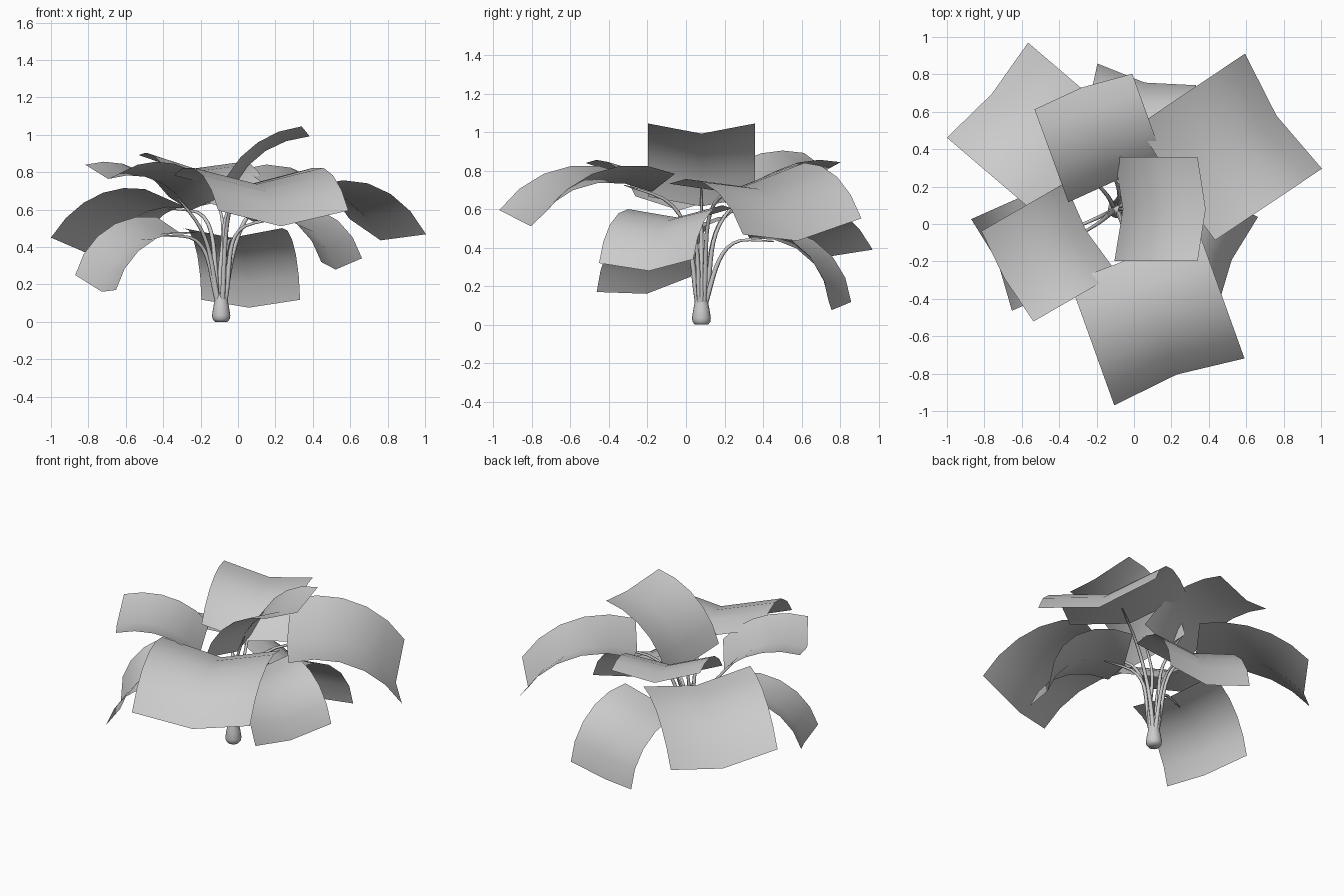
import bpy
import bmesh
from math import sin, cos, radians
from mathutils import Vector

cube = bpy.data.objects.get("Cube")
if cube:
    bpy.data.objects.remove(cube, do_unlink=True)

grey = bpy.data.materials.new("light grey")
grey.use_nodes = True
colour = (0.6, 0.6, 0.6, 1)
grey.diffuse_color = colour
grey.node_tree.nodes["Principled BSDF"].inputs["Base Color"].default_value = colour

ROOT = Vector((-0.09, 0.08, 0))
ROWS = 5


def add_object(name, data):
    obj = bpy.data.objects.new(name, data)
    data.materials.append(grey)
    bpy.context.collection.objects.link(obj)
    return obj


def mesh_from(name, bm):
    for face in bm.faces:
        face.smooth = True
    mesh = bpy.data.meshes.new(name)
    bm.to_mesh(mesh)
    bm.free()
    return add_object(name, mesh)


def grid_faces(bm, rows, closed=False):
    for low, high in zip(rows, rows[1:]):
        count = len(low)
        for i in range(count if closed else count - 1):
            j = (i + 1) % count
            bm.faces.new((low[i], low[j], high[j], high[i]))


def make_leaf(name, turn, tip, tip_pitch, base_pitch, length, half,
              roll=0, shift=0, fold=0.2):
    """Bent sheet with a valley fold, plus the stalk that carries it."""
    out = Vector((cos(radians(turn)), sin(radians(turn)), 0))
    side = Vector((-out.y, out.x, 0))
    up = Vector((0, 0, 1))

    # Walk the rim from the tip back to the base, straightening the bend
    rim = [Vector(tip)]
    for i in range(ROWS):
        a = radians(tip_pitch + (base_pitch - tip_pitch) * i / (ROWS - 1))
        rim.append(rim[-1] - Vector((cos(a), sin(a))) * length / ROWS)
    rim.reverse()

    bm = bmesh.new()
    rows, middle = [], []
    for i, p in enumerate(rim):
        along = (rim[min(i + 1, ROWS)] - rim[max(i - 1, 0)]).normalized()
        normal = Vector((-along.y, along.x))
        c = p - normal * fold * half + along * 0.03 * (2 * i / ROWS - 1)
        edge = ROOT + out * p.x + up * p.y + side * shift
        centre = ROOT + out * c.x + up * c.y + side * shift
        lean = side * half + up * roll
        rows.append([bm.verts.new(q) for q in (edge - lean, centre, edge + lean)])
        middle.append(centre - (out * normal.x + up * normal.y) * 0.009)
    grid_faces(bm, rows)
    mesh_from(name + "_leaf", bm)

    # Stalk rising from the bulb and running on as a short midrib
    curve = bpy.data.curves.new(name + "_stalk", "CURVE")
    curve.dimensions = "3D"
    curve.bevel_depth = 0.01
    curve.bevel_resolution = 1
    curve.resolution_u = 10
    spline = curve.splines.new("BEZIER")
    spline.bezier_points.add(2)
    start = ROOT + out * 0.018 + up * 0.1
    joint, end = middle[0], middle[1]
    run = end - joint
    rise = up * 0.45 * (joint.z - start.z) + out * 0.05
    reach = run.normalized() * 0.4 * (joint - start).length
    points = ((start, -rise, rise, 1.5),
              (joint, -reach, run * 0.3, 0.8),
              (end, run * -0.3, run * 0.3, 0.3))
    for bp, (co, left, right, radius) in zip(spline.bezier_points, points):
        bp.handle_left_type = bp.handle_right_type = "FREE"
        bp.co, bp.radius = co, radius
        bp.handle_left, bp.handle_right = co + left, co + right
    add_object(name + "_stalk", curve)


# Leaves: heading, tip (radius, height), tip pitch, base pitch, length, half width
make_leaf("top", 0, (0.43, 1.045), 13, 68, 0.62, 0.278, fold=0.22)
make_leaf("front", -70.2, (0.982, 0.595), -45, 15, 0.78, 0.37, fold=0.24)
make_leaf("front_right", 210, (0.688, 0.84), -8, 45, 0.575, 0.279, shift=0.018, fold=0.26)
make_leaf("low_right", 204, (0.735, 0.21), -66, 0, 0.62, 0.268, roll=-0.04)
make_leaf("back_right", 139.5, (0.94, 0.42), -45, 2, 0.74, 0.334, 0.03, -0.033, 0.22)
make_leaf("upper_back", 110, (0.652, 0.868), -6, 45, 0.59, 0.278, 0.024, -0.045, 0.22)
make_leaf("low_left", -24, (0.705, 0.33), -64, 8, 0.62, 0.268, roll=0.01)
make_leaf("back_left", 33.8, (1.03, 0.51), -51, 9, 0.79, 0.37, 0.042, -0.06, 0.22)
make_leaf("low_back", 77.6, (0.737, 0.118), -76, -5, 0.65, 0.27)

# Bulb at the foot
bm = bmesh.new()
sides = 16
rings = []
for radius, height in ((0.034, 0), (0.046, 0.015), (0.049, 0.035), (0.042, 0.08),
                       (0.034, 0.12), (0.028, 0.145), (0.012, 0.155)):
    angles = [radians(360 * i / sides) for i in range(sides)]
    rings.append([bm.verts.new(ROOT + Vector((radius * cos(a), radius * sin(a), height)))
                  for a in angles])
grid_faces(bm, rings, closed=True)
bm.faces.new(rings[0][::-1])
bm.faces.new(rings[-1])
mesh_from("foot_bulb", bm)
